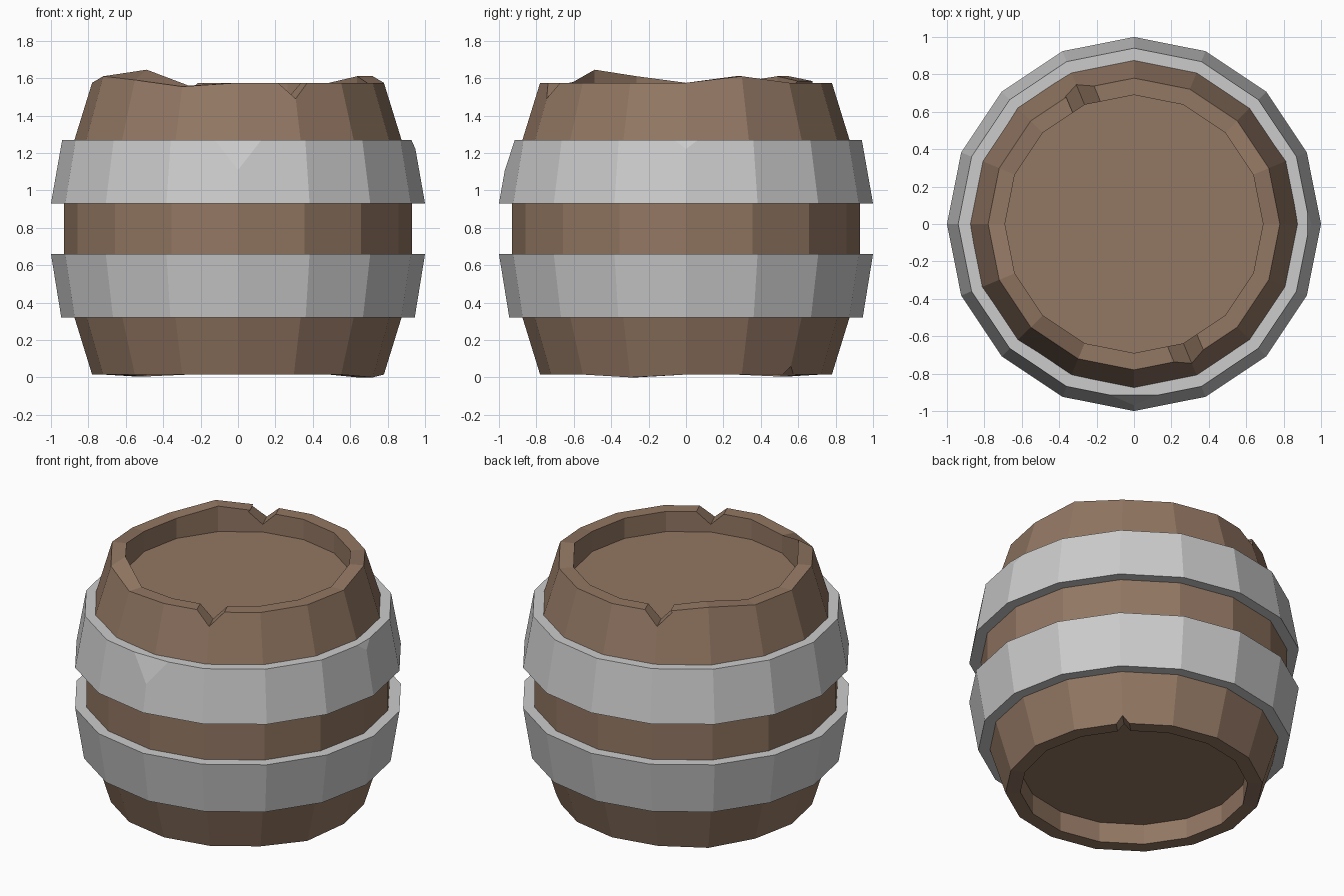
import bpy, bmesh, math
from mathutils import Matrix

if "Cube" in bpy.data.objects:
    bpy.data.objects.remove(bpy.data.objects["Cube"])

N = 16  # sides of the barrel


def material(name, color):
    m = bpy.data.materials.new(name)
    m.diffuse_color = color
    m.use_nodes = True
    m.node_tree.nodes["Principled BSDF"].inputs["Base Color"].default_value = m.diffuse_color
    return m


def add_object(name, bm, mat=None):
    bmesh.ops.recalc_face_normals(bm, faces=bm.faces)
    me = bpy.data.meshes.new(name)
    bm.to_mesh(me)
    bm.free()
    ob = bpy.data.objects.new(name, me)
    bpy.context.collection.objects.link(ob)
    if mat:
        me.materials.append(mat)
    return ob


def lathe(profile, closed):
    """Turn (radius, z) points around z; open profiles get flat end caps."""
    bm = bmesh.new()
    rings = []
    for r, z in profile:
        rings.append([bm.verts.new((r * math.cos(2 * math.pi * i / N),
                                    r * math.sin(2 * math.pi * i / N), z))
                      for i in range(N)])
    pairs = list(zip(rings, rings[1:]))
    if closed:
        pairs.append((rings[-1], rings[0]))
    else:
        bm.faces.new(rings[0])
        bm.faces.new(rings[-1])
    for a, b in pairs:
        for i in range(N):
            j = (i + 1) % N
            bm.faces.new((a[i], a[j], b[j], b[i]))
    return bm, rings


def cut(ob, matrix):
    """Subtract a transformed unit cube from an object."""
    bm = bmesh.new()
    bmesh.ops.create_cube(bm, size=1, matrix=matrix)
    cutter = add_object("cutter", bm)
    cutter.hide_render = True
    mod = ob.modifiers.new("cut", 'BOOLEAN')
    mod.operation, mod.solver, mod.object = 'DIFFERENCE', 'EXACT', cutter
    bpy.context.view_layer.objects.active = ob
    bpy.ops.object.modifier_apply(modifier=mod.name)
    bpy.data.objects.remove(cutter)


def notch(ob, angle, z, half_width, depth):
    """V-shaped nick through the rim at an angle."""
    cut(ob, Matrix.Rotation(math.radians(angle), 4, 'Z')
        @ Matrix.Translation((0.76, 0, z))
        @ Matrix.Diagonal((0.3, half_width * 1.414, depth * 1.414, 1))
        @ Matrix.Rotation(math.pi / 4, 4, 'X'))


def dent(ob, angle, r_top, z_top, r_low, z_low):
    """Flat chip on a band corner, through two radius/height points."""
    tilt = math.atan2(r_low - r_top, z_top - z_low)
    cut(ob, Matrix.Rotation(math.radians(angle), 4, 'Z')
        @ Matrix.Translation((r_top, 0, z_top))
        @ Matrix.Rotation(-tilt, 4, 'Y')
        @ Matrix.Translation((0.25, 0, 0))
        @ Matrix.Diagonal((0.5, 0.6, 0.6, 1)))


wood = material("wood", (0.29, 0.185, 0.125, 1))

# Wooden body with recessed lids and a worn rim
bm, rings = lathe([(0.69, 0.15), (0.69, 0.015), (0.78, 0.015), (0.93, 0.5),
                   (0.93, 1.09), (0.78, 1.575), (0.69, 1.575), (0.69, 1.44)], False)
for ring, heights in ((rings[5], {1: 1.61, 6: 1.61, 9: 1.61, 10: 1.59, 11: 1.555}),
                      (rings[6], {1: 1.61, 6: 1.61, 9: 1.61, 10: 1.645, 11: 1.56}),
                      (rings[1], {15: 0.0, 6: 0.005}),
                      (rings[2], {15: 0.0, 6: 0.005})):
    for i, z in heights.items():
        ring[i].co.z = z
body = add_object("barrel_body", bm, wood)
notch(body, 112.5, 1.575, 0.085, 0.085)
notch(body, -67.5, 1.575, 0.085, 0.085)
notch(body, 45, 0.015, 0.04, 0.045)

# Metal bands, widest toward the middle of the barrel
bm, _ = lathe([(0.85, 0.93), (1.0, 0.93), (0.94, 1.27), (0.85, 1.27)], True)
upper = add_object("upper_band", bm)
dent(upper, -90, 0.915, 1.27, 0.968, 1.11)
dent(upper, 0, 0.927, 1.27, 0.949, 1.22)

bm, _ = lathe([(0.85, 0.32), (0.945, 0.32), (1.0, 0.66), (0.85, 0.66)], True)
lower = add_object("lower_band", bm)
